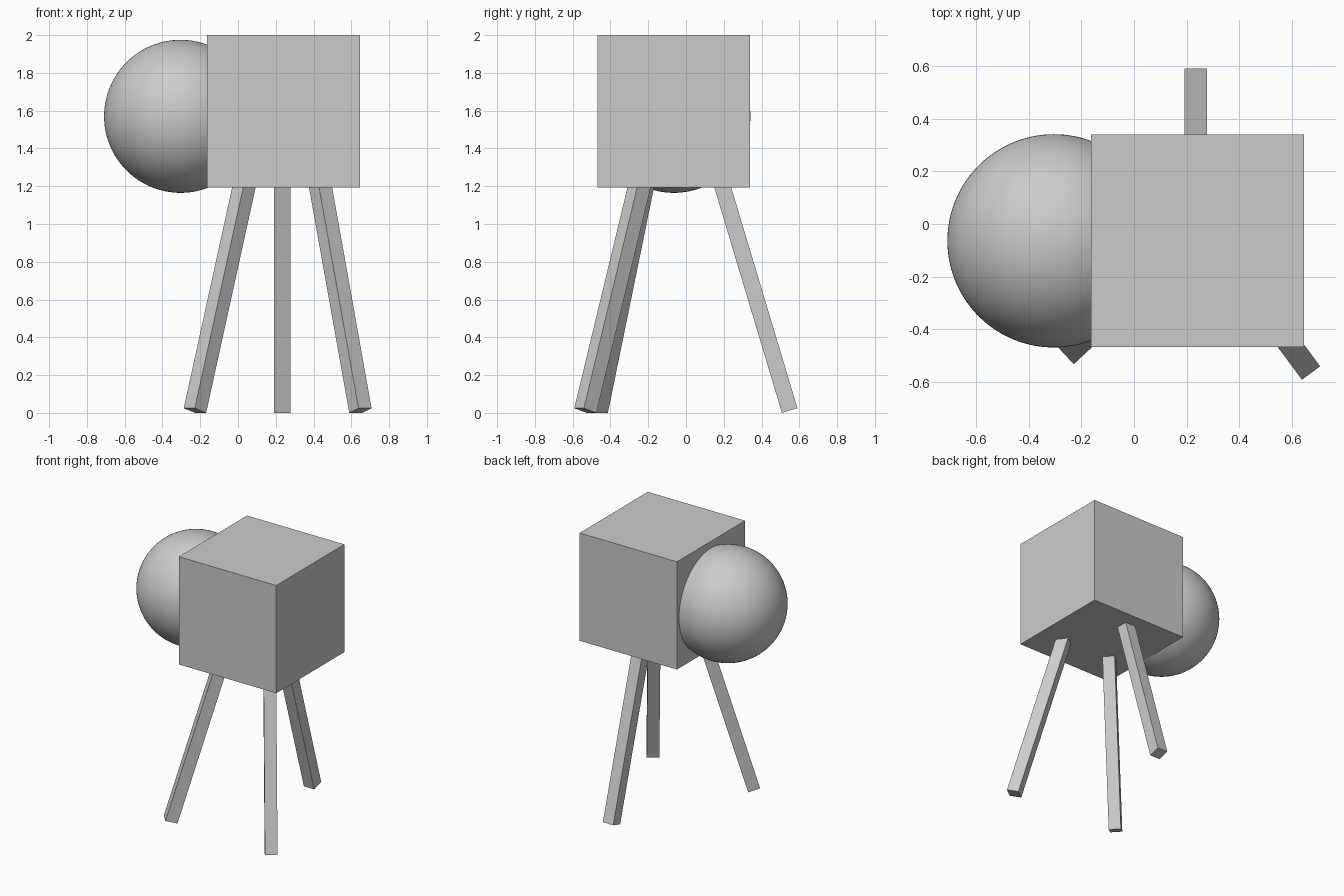
import bpy
import bmesh
from math import atan, radians
from mathutils import Matrix, Vector

if "Cube" in bpy.data.objects:
    bpy.data.objects.remove(bpy.data.objects["Cube"])


def add_object(name, bm):
    mesh = bpy.data.meshes.new(name)
    bm.to_mesh(mesh)
    bm.free()
    obj = bpy.data.objects.new(name, mesh)
    bpy.context.collection.objects.link(obj)
    return obj


def box(name, size, matrix):
    bm = bmesh.new()
    bmesh.ops.create_cube(bm, size=1, matrix=matrix @ Matrix.Diagonal((*size, 1)))
    return add_object(name, bm)


# Cubic body
SIDE = 0.808
box("body", (SIDE, SIDE, SIDE), Matrix.Translation((0.241, -0.064, 2 - SIDE / 2)))

# Round side lobe, partly sunk into the body
bm = bmesh.new()
bmesh.ops.create_uvsphere(bm, u_segments=128, v_segments=64, radius=0.405,
                          matrix=Matrix.Translation((-0.304, -0.064, 1.57)))
for face in bm.faces:
    face.smooth = True
add_object("side_ball", bm)

# Square legs: foot centre and the heading in which each one splays outward
THICK, LENGTH, TILT = 0.086, 1.29, atan(0.3)
legs = {
    "front_left_leg": ((-0.228, -0.473), 223),
    "front_right_leg": ((0.648, -0.533), 306.5),
    "back_leg": ((0.234, 0.549), 90),
}
for name, ((x, y), heading) in legs.items():
    matrix = (Matrix.Translation((x, y, 0.0124))
              @ Matrix.Rotation(radians(heading), 4, 'Z')
              @ Matrix.Rotation(-TILT, 4, 'Y')
              @ Matrix.Translation(Vector((0, 0, LENGTH / 2))))
    box(name, (THICK, THICK, LENGTH), matrix)
